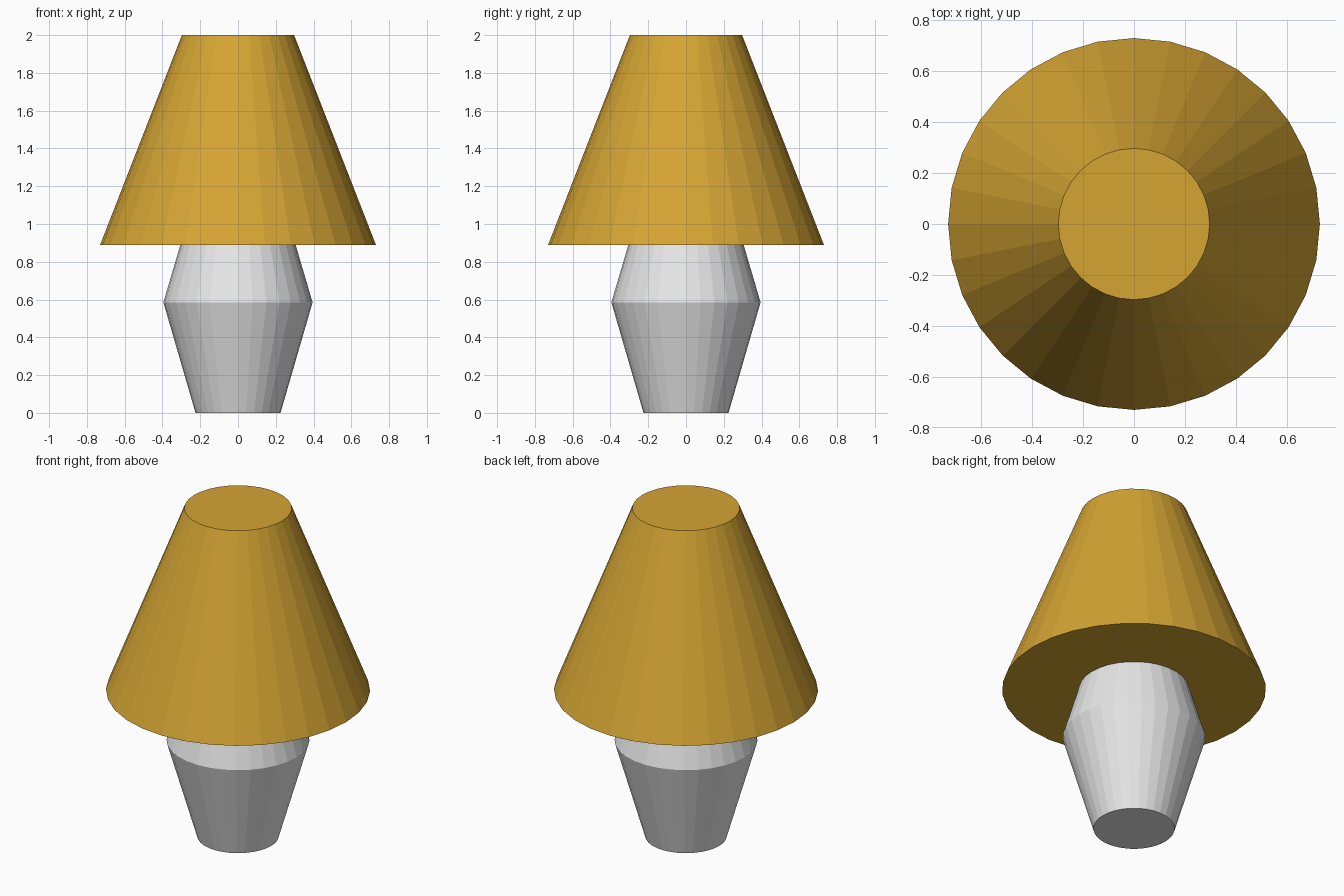
import bpy
import bmesh
from math import cos, sin, tau

SIDES = 32

cube = bpy.data.objects.get("Cube")
if cube:
    bpy.data.objects.remove(cube, do_unlink=True)


def make_material(name, color):
    mat = bpy.data.materials.new(name)
    mat.use_nodes = True
    mat.diffuse_color = color
    mat.node_tree.nodes["Principled BSDF"].inputs["Base Color"].default_value = color
    return mat


def lathe(name, profile, mat):
    """Closed, flat-faced solid from (radius, height) pairs, bottom to top."""
    bm = bmesh.new()
    rings = [[bm.verts.new((r * cos(tau * i / SIDES), r * sin(tau * i / SIDES), z))
              for i in range(SIDES)] for r, z in profile]
    for low, high in zip(rings, rings[1:]):
        for i in range(SIDES):
            j = (i + 1) % SIDES
            bm.faces.new((low[i], low[j], high[j], high[i]))
    bm.faces.new(rings[0][::-1])
    bm.faces.new(rings[-1])
    mesh = bpy.data.meshes.new(name)
    bm.to_mesh(mesh)
    bm.free()
    mesh.materials.append(mat)
    obj = bpy.data.objects.new(name, mesh)
    bpy.context.collection.objects.link(obj)
    return obj


gold = make_material("gold", (0.665, 0.376, 0.034, 1))
light_grey = make_material("light grey", (0.8, 0.8, 0.8, 1))

# Faceted base, widest at its belt and meeting the underside of the shade
lathe("lamp_base", [(0.225, 0), (0.395, 0.585), (0.305, 0.89)], light_grey)

# Closed tapered shade
lathe("lamp_shade", [(0.73, 0.89), (0.297, 2)], gold)
